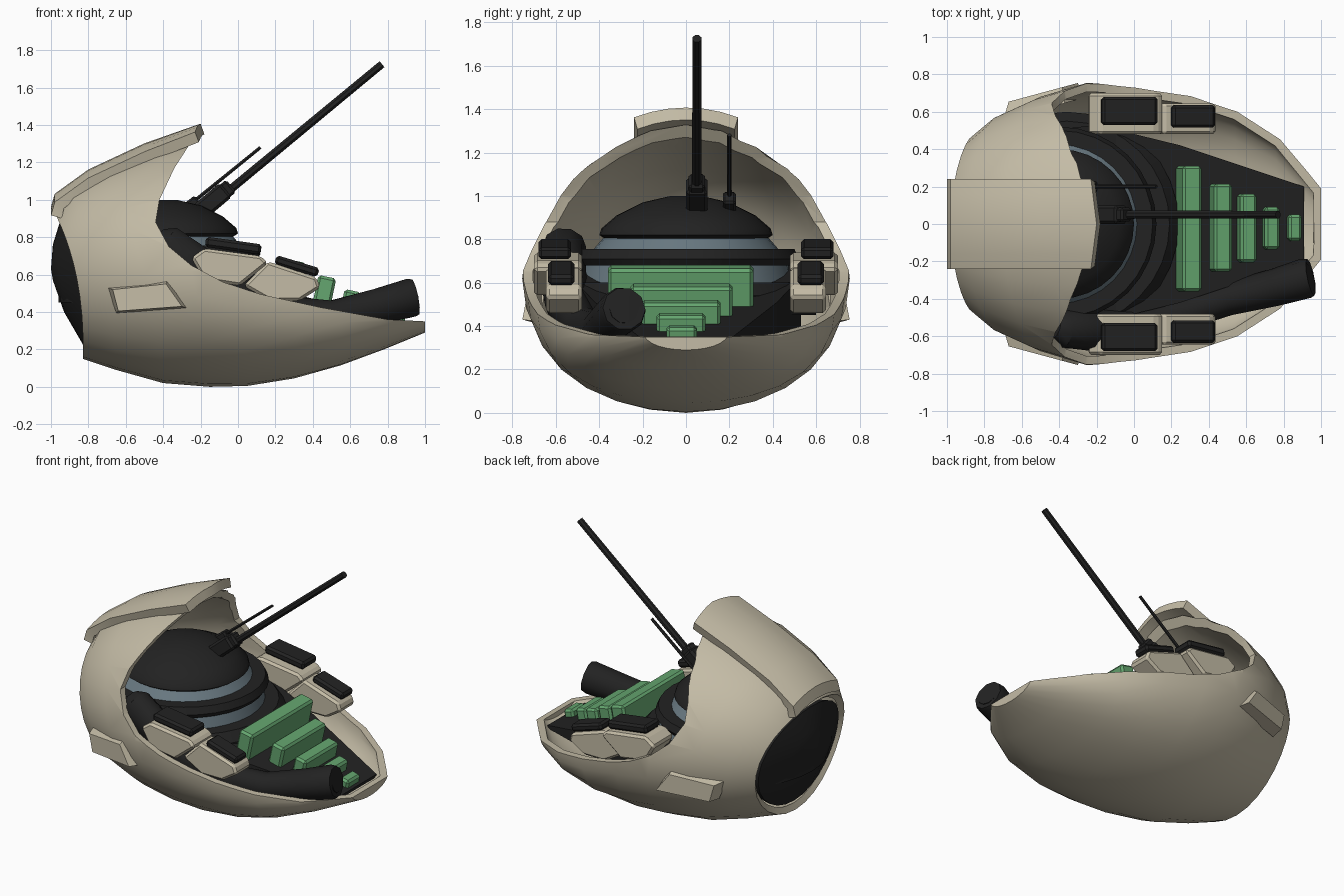
import bpy, bmesh, math
from mathutils import Vector, Matrix

if "Cube" in bpy.data.objects:
    bpy.data.objects.remove(bpy.data.objects["Cube"])


def material(name, rgb):
    m = bpy.data.materials.new(name)
    m.use_nodes = True
    m.diffuse_color = (*rgb, 1)
    m.node_tree.nodes["Principled BSDF"].inputs["Base Color"].default_value = (*rgb, 1)
    return m


TAN = material("tan", (0.55, 0.5, 0.38))
DARK = material("charcoal", (0.016, 0.016, 0.016))
GREEN = material("green", (0.13, 0.38, 0.16))
BLUE = material("blue_grey", (0.14, 0.19, 0.22))


def finish(name, bm, mat, smooth=None, bevel=0):
    if bevel:
        bmesh.ops.bevel(bm, geom=bm.edges[:], offset=bevel, segments=1, affect='EDGES')
    bmesh.ops.recalc_face_normals(bm, faces=bm.faces[:])
    mesh = bpy.data.meshes.new(name)
    bm.to_mesh(mesh)
    bm.free()
    ob = bpy.data.objects.new(name, mesh)
    bpy.context.collection.objects.link(ob)
    mesh.materials.append(mat)
    if smooth:
        shade(ob, smooth)
    return ob


def activate(ob):
    bpy.ops.object.select_all(action='DESELECT')
    ob.select_set(True)
    bpy.context.view_layer.objects.active = ob


def shade(ob, degrees):
    activate(ob)
    bpy.ops.object.shade_smooth_by_angle(angle=math.radians(degrees))


def apply_modifier(ob, kind, **settings):
    mod = ob.modifiers.new(kind.lower(), kind)
    for key, value in settings.items():
        setattr(mod, key, value)
    activate(ob)
    bpy.ops.object.modifier_apply(modifier=mod.name)


def loft(name, rings, mat, closed=True, caps=(True, True), **kw):
    bm = bmesh.new()
    rows = [[bm.verts.new(p) for p in r] for r in rings]
    n = len(rows[0])
    for a, b in zip(rows, rows[1:]):
        for i in range(n if closed else n - 1):
            j = (i + 1) % n
            bm.faces.new((a[i], a[j], b[j], b[i]))
    for cap, row in zip(caps, (rows[0], rows[-1])):
        if cap:
            bm.faces.new(row)
    return finish(name, bm, mat, **kw)


def side_prism(name, profile, y0, y1, mat, **kw):
    return loft(name, [[(x, y, z) for x, z in profile] for y in (y0, y1)], mat, **kw)


def box(name, loc, size, mat, pitch=0, bevel=0.0):
    bm = bmesh.new()
    m = Matrix.Translation(loc) @ Matrix.Rotation(math.radians(pitch), 4, 'Y') @ Matrix.Diagonal((*size, 1))
    bmesh.ops.create_cube(bm, size=1, matrix=m)
    return finish(name, bm, mat, bevel=bevel)


def revolve(name, centre_x, profile, mat, n=32):
    rings = [[(centre_x + r * math.cos(a), r * math.sin(a), z)
              for a in (2 * math.pi * i / n for i in range(n))] for r, z in profile]
    return loft(name, rings, mat, smooth=35)


def tube(name, points, mat, sides=8, smooth=None):
    # points are (position, radius); the sweep turns with the path
    rings = []
    pos = [Vector(p) for p, r in points]
    for i, (p, r) in enumerate(points):
        d = (pos[min(i + 1, len(pos) - 1)] - pos[max(i - 1, 0)]).normalized()
        u = d.cross(Vector((0, 1, 0))).normalized()
        v = d.cross(u)
        rings.append([pos[i] + r * (u * math.cos(a) + v * math.sin(a))
                      for a in (2 * math.pi * (k + 0.5) / sides for k in range(sides))])
    return loft(name, rings, mat, smooth=smooth)


def egg_ring(top, side, bottom, n=28):
    # leaning oval through a top (x,z), side (x,y,z) and bottom (x,z) point
    def blend(t, s, b, c):
        return s + (t - b) / 2 * c + ((t + b) / 2 - s) * c * c
    ring = []
    for i in range(n):
        a = 2 * math.pi * i / n
        c = math.cos(a)
        ring.append((blend(top[0], side[0], bottom[0], c), side[1] * math.sin(a),
                     blend(top[1], side[2], bottom[1], c)))
    return ring


# Hollow egg shell, open at the back, with its front opening cut away
shell = loft("shell", [
    egg_ring((-.98, .93), (-.86, .47, .57), (-.83, .15)),
    egg_ring((-.9, 1.05), (-.72, .58, .58), (-.65, .09)),
    egg_ring((-.7, 1.16), (-.5, .68, .6), (-.4, .02)),
    egg_ring((-.45, 1.26), (-.25, .755, .62), (-.15, 0)),
    egg_ring((-.2, 1.34), (0, .735, .58), (.05, .005)),
    egg_ring((.2, 1.2), (.3, .69, .5), (.3, .045)),
    egg_ring((.5, .95), (.55, .605, .43), (.55, .115)),
    egg_ring((.75, .7), (.78, .46, .4), (.78, .2)),
    egg_ring((1, .5), (1, .2, .38), (1, .29)),
], TAN, caps=(False, True))
apply_modifier(shell, 'SOLIDIFY', thickness=0.045, offset=-1)
opening = [(-.23, 2), (-.23, 1.34), (-.34, 1.17), (-.42, 1.0), (-.44, .88), (-.37, .75), (-.25, .65),
           (-.08, .56), (.12, .495), (.44, .425), (.8, .36), (1.2, .34), (1.2, 2)]
cutter = side_prism("opening_cutter", opening, -1, 1, TAN)
apply_modifier(shell, 'BOOLEAN', object=cutter, operation='DIFFERENCE', solver='EXACT')
bpy.data.objects.remove(cutter)
shade(shell, 35)

# Dark bulging plug in the back
loft("back_plug", [
    egg_ring((-1, .63), (-.995, .03, .6), (-.99, .57)),
    egg_ring((-.99, .76), (-.95, .22, .58), (-.93, .4)),
    egg_ring((-.95, .89), (-.85, .425, .56), (-.82, .21)),
    egg_ring((-.9, .88), (-.8, .42, .56), (-.77, .22)),
], DARK, smooth=40)

# Raised crest plate ending in a visor
crest_path = [(-1, .95), (-.98, 1.02), (-.8, 1.15), (-.5, 1.29), (-.23, 1.395)]
rows = []
for i, (x, z) in enumerate(crest_path):
    nose = 0.03 if i == 4 else 0
    rows.append([(x + nose * (1 - abs(k) / 3), k * .08, z + .012 - .045 * (k / 3) ** 2)
                 for k in range(-3, 4)])
crest = loft("crest_plate", rows, TAN, closed=False, caps=(False, False))
if sum(p.normal.z for p in crest.data.polygons) < 0:
    crest.data.flip_normals()
apply_modifier(crest, 'SOLIDIFY', thickness=0.06, offset=-1)
shade(crest, 30)

# Sloping deck under the turret and slabs
deck_half = [(-.45, .5), (-.2, .53), (.25, .42), (.91, .2)]
outline = deck_half + [(x, -y) for x, y in reversed(deck_half)]


def deck_z(x):
    return .575 - .26 * x


loft("deck", [[(x, y, .32) for x, y in outline],
              [(x, y, deck_z(x)) for x, y in outline]], DARK)

# Stacked turret
revolve("turret_base", -.36, [(.6, .45), (.6, .54), (.55, .6)], DARK)
revolve("lower_collar", -.4, [(.5, .59), (.47, .69)], BLUE)
revolve("turret_disc", -.4, [(.5, .68), (.52, .71), (.5, .755)], DARK)
revolve("upper_collar", -.41, [(.43, .75), (.36, .83)], BLUE)
revolve("turret_dome", -.4, [(.37, .8), (.4, .82), (.39, .85), (.32, .91), (.2, .97), (.07, 1.0)], DARK)

# Main gun and thin aerial
box("gun_mount", (-.14, .05, .99), (.2, .1, .1), DARK, -40, .015)
box("gun_breech", (-.09, .05, 1.03), (.14, .075, .085), DARK, -40, .012)
tube("gun_barrel", [((-.12, .05, .99), .024), ((.77, .05, 1.725), .022)], DARK)
box("aerial_mount", (-.25, .2, .965), (.1, .06, .07), DARK, -38, .01)
tube("aerial", [((-.25, .2, .98), .011), ((.12, .2, 1.28), .01)], DARK, 6)

# Green slabs shrinking towards the bow: x, low y, high y, top height
for i, (x, lo, hi, top) in enumerate([(.29, -.36, .31, .675), (.46, -.255, .215, .59), (.6, -.205, .16, .515),
                                      (.73, -.135, .09, .455), (.855, -.09, .05, .4)]):
    base = deck_z(x) - .04
    box(f"green_slab_{i + 1}", (x, (lo + hi) / 2, (base + top) / 2),
        (.105 - .008 * i, hi - lo, top - base), GREEN, 12, .014)

# Side consoles with dark pads, and outer hull plates
rear = [(-.25, .69), (-.18, .74), (.12, .7), (.16, .66), (.01, .54), (-.18, .57)]
fore = [(.03, .54), (.16, .67), (.42, .585), (.44, .53), (.33, .46), (.17, .46)]
plate = [(-.7, .53), (-.37, .595), (-.27, .42), (-.65, .395)]
plate_face = [(-.67, .52), (-.385, .55), (-.3, .43), (-.64, .405)]
for s, side in ((1, "left"), (-1, "right")):
    side_prism(f"{side}_rear_console", rear, s * .48, s * .7, TAN, bevel=.015)
    side_prism(f"{side}_front_console", fore, s * .48, s * .645, TAN, bevel=.015)
    box(f"{side}_rear_pad", (-.025, s * .605, .755), (.3, .15, .055), DARK, 8, .014)
    box(f"{side}_front_pad", (.315, s * .575, .645), (.24, .12, .05), DARK, 17, .014)
    loft(f"{side}_hull_plate", [[(x, s * (.75 + .28 * x), z) for x, z in plate],
                                [(x, s * (.835 + .27 * x), z) for x, z in plate_face]], TAN)

# Hose running along the right side, with a hollow mouth
tube("hose", [((-.42, -.55, .79), .06), ((-.38, -.56, .77), .1), ((-.22, -.57, .65), .11),
              ((0, -.55, .5), .1), ((.25, -.48, .4), .09), ((.5, -.4, .375), .09),
              ((.75, -.34, .43), .1), ((.92, -.29, .475), .108), ((.945, -.285, .48), .1),
              ((.945, -.285, .48), .07), ((.85, -.31, .455), .06)], DARK, 10, 40)
